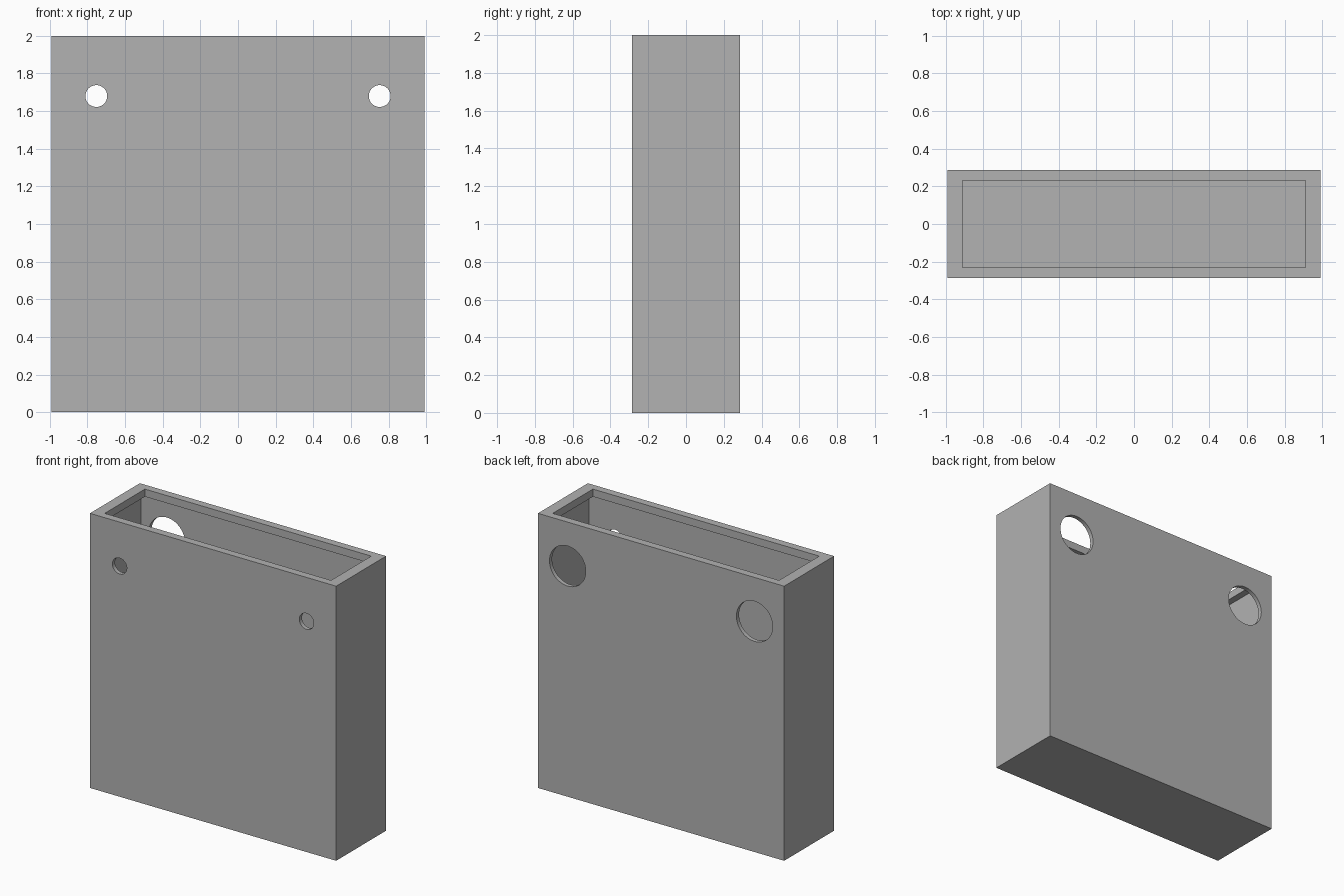
import bpy
import math

if "Cube" in bpy.data.objects:
    bpy.data.objects.remove(bpy.data.objects["Cube"], do_unlink=True)

# Overall sizes
HALF_W, HALF_D, HEIGHT = 0.992, 0.287, 2.0
WALL = 0.03
LIP_HEIGHT = 0.055
OPEN_W, OPEN_D = 0.912, 0.231
HOLE_X, HOLE_Z = 0.753, 1.68
FRONT_R, BACK_R = 0.058, 0.146

# Single grey material
GREY = (0.445, 0.445, 0.445, 1.0)
grey = bpy.data.materials.new("plain grey")
grey.use_nodes = True
grey.diffuse_color = GREY
grey.node_tree.nodes["Principled BSDF"].inputs["Base Color"].default_value = GREY


def box(name, half_w, half_d, z0, z1):
    bpy.ops.mesh.primitive_cube_add(size=2, location=(0, 0, (z0 + z1) / 2))
    obj = bpy.context.object
    obj.name = name
    obj.scale = (half_w, half_d, (z1 - z0) / 2)
    bpy.ops.object.transform_apply(location=True, rotation=True, scale=True)
    obj.data.materials.append(grey)
    return obj


def drill(name, x, y, radius):
    bpy.ops.mesh.primitive_cylinder_add(
        vertices=48, radius=radius, depth=0.2,
        location=(x, y, HOLE_Z), rotation=(math.pi / 2, 0, 0))
    obj = bpy.context.object
    obj.name = name
    obj.data.materials.append(grey)
    return obj


def cut(target, cutter):
    mod = target.modifiers.new(cutter.name, 'BOOLEAN')
    mod.operation = 'DIFFERENCE'
    mod.solver = 'EXACT'
    mod.object = cutter
    bpy.context.view_layer.objects.active = target
    bpy.ops.object.modifier_apply(modifier=mod.name)
    bpy.data.objects.remove(cutter, do_unlink=True)


# Outer case
case = box("open_case", HALF_W, HALF_D, 0, HEIGHT)

# Wide cavity below the rim, then the narrower opening that leaves a lip
cut(case, box("cavity_cutter", HALF_W - WALL, HALF_D - WALL, WALL, HEIGHT - LIP_HEIGHT))
cut(case, box("opening_cutter", OPEN_W, OPEN_D, HEIGHT - 0.3, HEIGHT + 0.1))

# Small holes in the front wall, large holes in the back wall
for side in (-1, 1):
    cut(case, drill("front_hole_cutter", side * HOLE_X, -HALF_D, FRONT_R))
    cut(case, drill("back_hole_cutter", side * HOLE_X, HALF_D, BACK_R))

# Round hole rims, crisp box edges
bpy.ops.object.select_all(action='DESELECT')
case.select_set(True)
bpy.context.view_layer.objects.active = case
bpy.ops.object.shade_smooth_by_angle(angle=math.radians(30))
